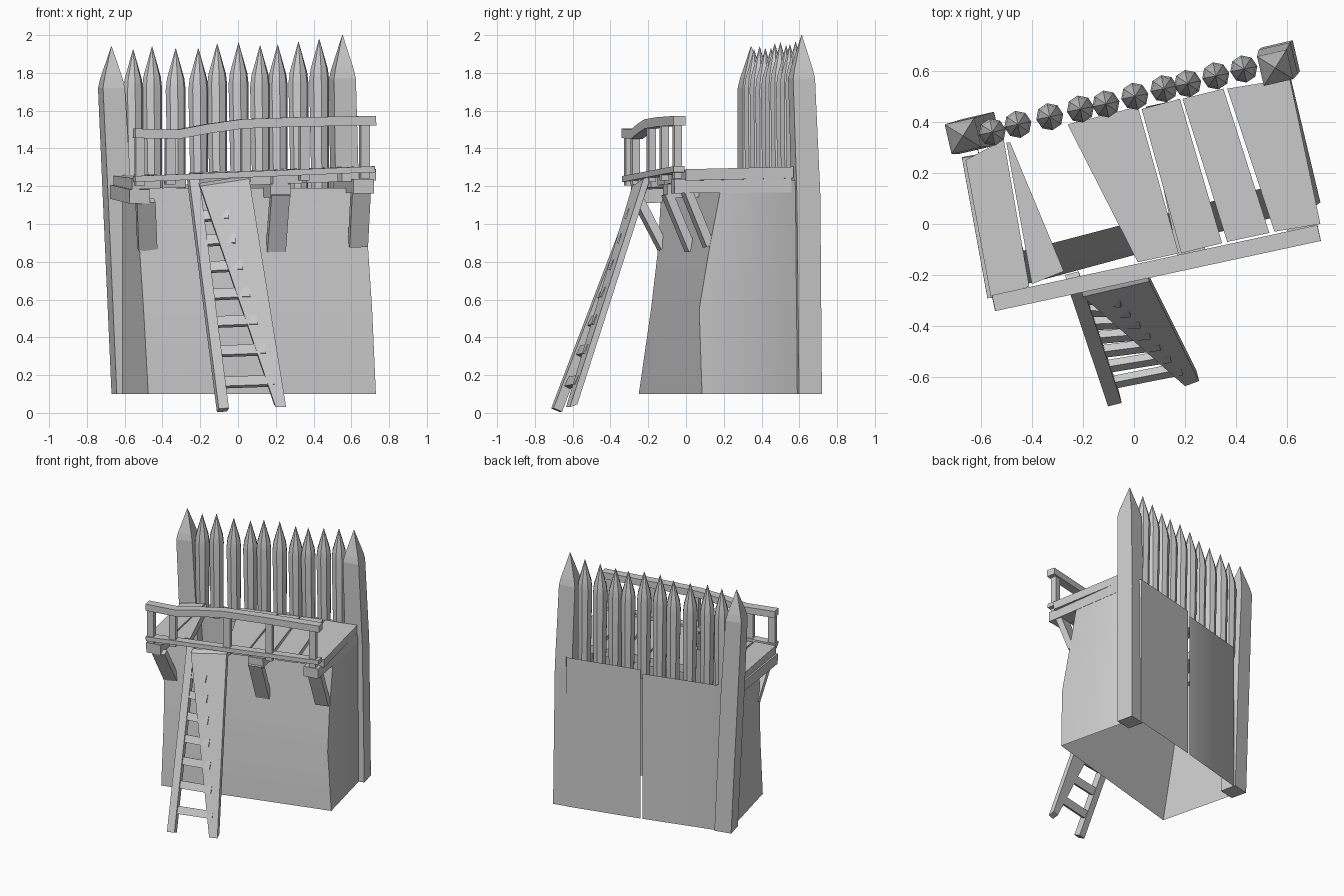
import bpy, bmesh, math
from mathutils import Vector

if "Cube" in bpy.data.objects:
    bpy.data.objects.remove(bpy.data.objects["Cube"])

grey = bpy.data.materials.new("plain grey")
grey.diffuse_color = (0.6, 0.6, 0.6, 1)
grey.use_nodes = True
grey.node_tree.nodes["Principled BSDF"].inputs["Base Color"].default_value = grey.diffuse_color
ANGLE = math.radians(13)          # the whole tower is turned a little


def loft(name, rings, caps=True, closed=True, smooth=0):
    """Skin a list of equal-length point rings."""
    bm = bmesh.new()
    vs = [[bm.verts.new(p) for p in r] for r in rings]
    n = len(rings[0])
    for a, b in zip(vs, vs[1:]):
        for i in range(n if closed else n - 1):
            j = (i + 1) % n
            bm.faces.new((a[i], a[j], b[j], b[i]))
    if caps:
        bm.faces.new(vs[0][::-1])
        bm.faces.new(vs[-1])
    bmesh.ops.remove_doubles(bm, verts=bm.verts, dist=0.0005)
    bmesh.ops.recalc_face_normals(bm, faces=bm.faces)
    me = bpy.data.meshes.new(name)
    bm.to_mesh(me)
    bm.free()
    me.materials.append(grey)
    ob = bpy.data.objects.new(name, me)
    bpy.context.collection.objects.link(ob)
    if smooth:
        bpy.ops.object.select_all(action='DESELECT')
        ob.select_set(True)
        bpy.context.view_layer.objects.active = ob
        bpy.ops.object.shade_smooth_by_angle(angle=math.radians(smooth))
    return ob


def ring(x, y, z, r, n, turn=0.0):
    return [(x + r * math.cos(turn + 2 * math.pi * i / n),
             y + r * math.sin(turn + 2 * math.pi * i / n), z) for i in range(n)]


ALONG = Vector((math.cos(ANGLE), math.sin(ANGLE), 0))


def beam(name, path, w, h, side=ALONG):
    """Rectangular timber along a path: w measured along side, h across it."""
    path = [Vector(p) for p in path]
    rings = []
    for i, p in enumerate(path):
        d = (path[min(i + 1, len(path) - 1)] - path[max(i - 1, 0)]).normalized()
        s = (side - d * side.dot(d)).normalized() * w / 2
        u = d.cross(s).normalized() * h / 2
        rings.append([p - s - u, p + s - u, p + s + u, p - s + u])
    return loft(name, rings)


# Corner posts: square, leaning, with pointed tops
for name, base, mid, top, sh, tip in (
        ("left_post", (-0.595, 0.365), (-0.64, 0.35), (-0.67, 0.345), 1.75, 1.94),
        ("right_post", (0.575, 0.645), (0.565, 0.635), (0.553, 0.612), 1.80, 2.0)):
    t = ANGLE + math.pi / 4
    loft(name, [ring(*base, 0.10, 0.088, 4, t), ring(*mid, 1.15, 0.09, 4, t),
                ring(*top, sh - 0.03, 0.084, 4, t), ring(*top, sh + 0.02, 0.07, 4, t),
                ring(*top, tip, 0.002, 4, t)])

# Row of sharpened round stakes
stakes = [(-0.555, 0.36, 1.925), (-0.455, 0.39, 1.94), (-0.33, 0.42, 1.93),
          (-0.21, 0.45, 1.93), (-0.11, 0.47, 1.955), (0.003, 0.50, 1.96),
          (0.117, 0.53, 1.945), (0.21, 0.55, 1.95), (0.32, 0.58, 1.965),
          (0.43, 0.607, 1.98)]
for i, (x, y, z) in enumerate(stakes):
    loft(f"stake_{i + 1}", [ring(x + 0.005, y, 1.16, 0.047, 8, 0.2),
                            ring(x, y, z - 0.22, 0.054, 8, 0.2),
                            ring(x, y, z - 0.16, 0.047, 8, 0.2),
                            ring(x, y, z, 0.001, 8, 0.2)], smooth=35)

# Hollow base walls, open above and below, with a slit in the back
back = [(-0.028, 0.565), (-0.55, 0.425), (-0.62, 0.33)]
back2 = [(0.60, 0.63), (0.52, 0.70), (-0.012, 0.57)]
levels = [(0.10, (-0.475, -0.25), (0.73, 0.085), 1.18),
          (0.55, (-0.50, -0.185), (0.71, 0.07), 1.18),
          (0.85, (-0.52, -0.15), (0.69, 0.12), 1.18),
          (1.19, (-0.53, -0.13), (0.675, 0.185), 1.21)]
loft("base_walls", [[(x, y, z if z < 1 else zb) for x, y in back] + [(*fl, z), (*fr, z)] +
                    [(x, y, z if z < 1 else zb + 0.03) for x, y in back2]
                    for z, fl, fr, zb in levels], caps=False, closed=False, smooth=40)


# Deck planks, uneven and slightly tilted
def deck_z(x, y):
    return 1.25 + 0.03 * (x + 0.6) + 0.03 * y


planks = [[(-0.66, 0.25), (-0.51, 0.33), (-0.41, -0.245), (-0.56, -0.29)],
          [(-0.50, 0.32), (-0.485, 0.32), (-0.275, -0.185), (-0.40, -0.235)],
          [(-0.26, 0.39), (0.015, 0.46), (0.175, -0.115), (0.015, -0.15)],
          [(0.03, 0.45), (0.18, 0.49), (0.345, -0.075), (0.185, -0.115)],
          [(0.19, 0.49), (0.35, 0.53), (0.53, -0.035), (0.365, -0.07)],
          [(0.365, 0.53), (0.61, 0.57), (0.73, 0.0), (0.55, -0.03)]]
for i, p in enumerate(planks):
    loft(f"deck_plank_{i + 1}", [[(x, y, deck_z(x, y) - 0.06) for x, y in p],
                                 [(x, y, deck_z(x, y)) for x, y in p]])

# Joists under the deck with slanted braces
for name, a, b, top, foot in (
        ("left", (-0.52, -0.28, 1.145), (-0.62, 0.27, 1.17), (-0.49, -0.25, 1.12), (-0.48, -0.12, 0.87)),
        ("middle", (0.225, -0.11, 1.175), (0.10, 0.47, 1.19), (0.222, -0.10, 1.16), (0.20, 0.025, 0.86)),
        ("right", (0.665, -0.07, 1.20), (0.56, 0.55, 1.205), (0.65, 0.0, 1.18), (0.635, 0.12, 0.885))):
    beam(name + "_joist", [a, b], 0.11, 0.075)
    beam(name + "_brace", [top, foot], 0.10, 0.045)

# Front sill board, wavy hand rail and rail posts
UP = Vector((0, 0, 1))


def front_y(x):
    return -0.31 + 0.2157 * (x + 0.55)


beam("sill_board", [(-0.55, front_y(-0.55), 1.238), (0.72, front_y(0.72), 1.29)], 0.032, 0.06, UP)
rail = [(-0.55, 1.48), (-0.32, 1.475), (-0.16, 1.505), (0.02, 1.53), (0.30, 1.54), (0.725, 1.547)]
beam("hand_rail", [(x, front_y(x), z) for x, z in rail], 0.05, 0.064, UP)
for i, (x, z) in enumerate([(-0.52, 1.48), (-0.36, 1.477), (0.04, 1.53), (0.35, 1.54), (0.67, 1.545)]):
    beam(f"rail_post_{i + 1}", [(x, front_y(x), 1.22 + 0.03 * x), (x, front_y(x), z)], 0.05, 0.04)

# Ladder: narrow left rail, right rail widening to a plate, rungs
beam("ladder_left_rail", [(-0.08, -0.685, 0.015), (-0.238, -0.215, 1.245)], 0.055, 0.05)
thick = Vector((-0.01, 0.04, 0.016))
plate = [Vector(p) for p in ((0.20, -0.635, 0.03), (0.255, -0.615, 0.03),
                             (0.06, -0.225, 1.24), (-0.20, -0.285, 1.20))]
loft("ladder_right_rail", [plate, [p + thick for p in plate]])
for i, z in enumerate((0.16, 0.325, 0.48, 0.625, 0.77, 0.91, 1.04)):
    t = z / 1.23
    a = Vector((-0.08 - 0.158 * t, -0.685 + 0.47 * t, z))
    b = Vector((0.23 - 0.33 * t, -0.615 + 0.37 * t, z + 0.01))
    beam(f"ladder_rung_{i + 1}", [a, b], 0.03, 0.055, Vector((0, 0.5, 1)).cross(ALONG))
